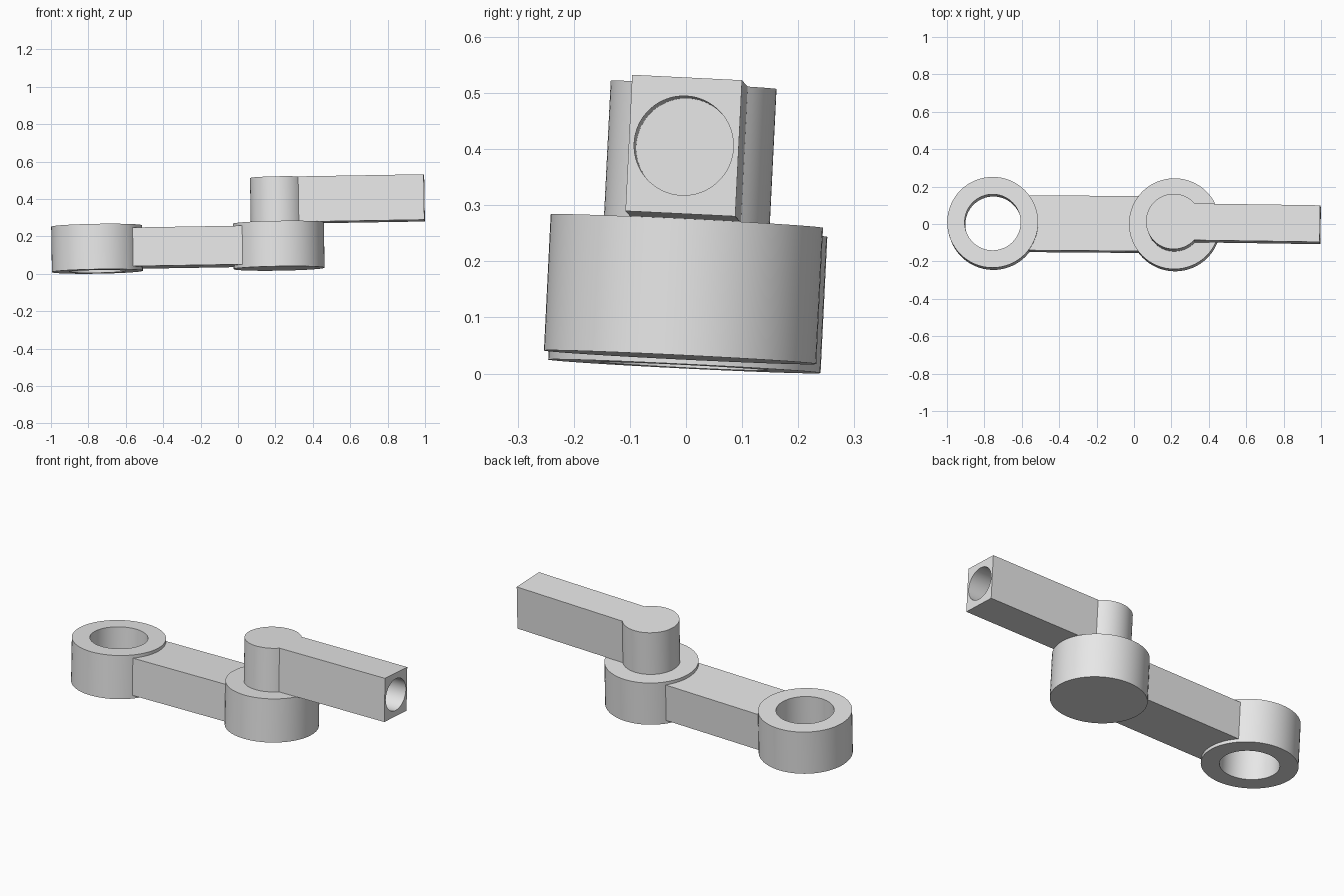
import bpy
import bmesh
from math import asin, cos, pi, radians, sin, sqrt
from mathutils import Matrix

if "Cube" in bpy.data.objects:
    bpy.data.objects.remove(bpy.data.objects["Cube"])

grey = bpy.data.materials.new("light_grey")
grey.use_nodes = True
grey.diffuse_color = (0.8, 0.8, 0.8, 1)
grey.node_tree.nodes["Principled BSDF"].inputs["Base Color"].default_value = (0.8, 0.8, 0.8, 1)

# Shared sizes; the local origin is the underside centre of the hub
THICK = 0.243
HUB_R, BORE_R, POST_R = 0.243, 0.15, 0.148
SPACING = 0.972
ARM_END, ARM_HALF = 0.782, 0.098
SOCKET_R, SOCKET_DEPTH = 0.0885, 0.25

# The whole linkage leans slightly
lean = (Matrix.Translation((0.22, -0.0105, 0.029))
        @ Matrix.Rotation(radians(-0.45), 4, 'Z')
        @ Matrix.Rotation(radians(-0.95), 4, 'Y')
        @ Matrix.Rotation(radians(-2.83), 4, 'X'))


def arc(radius, start=0.0, end=2 * pi, steps=64, cx=0.0):
    return [(cx + radius * cos(start + (end - start) * i / steps),
             radius * sin(start + (end - start) * i / steps)) for i in range(steps)]


def prism(name, outline, z0, z1, matrix=lean):
    """Extrude a flat outline from z0 up to z1."""
    bm = bmesh.new()
    base = bm.faces.new([bm.verts.new((x, y, z0)) for x, y in outline])
    top = bmesh.ops.extrude_face_region(bm, geom=[base])["geom"]
    bmesh.ops.translate(bm, vec=(0, 0, z1 - z0),
                        verts=[v for v in top if isinstance(v, bmesh.types.BMVert)])
    bmesh.ops.recalc_face_normals(bm, faces=bm.faces)
    mesh = bpy.data.meshes.new(name)
    bm.to_mesh(mesh)
    bm.free()
    mesh.materials.append(grey)
    obj = bpy.data.objects.new(name, mesh)
    bpy.context.collection.objects.link(obj)
    obj.matrix_world = matrix
    return obj


def activate(obj):
    bpy.ops.object.select_all(action='DESELECT')
    obj.select_set(True)
    bpy.context.view_layer.objects.active = obj


def drill(obj, cutter):
    """Cut a hole, then discard the cutter."""
    cutter.hide_render = True
    mod = obj.modifiers.new("hole", 'BOOLEAN')
    mod.operation, mod.solver, mod.object = 'DIFFERENCE', 'EXACT', cutter
    activate(obj)
    bpy.ops.object.modifier_apply(modifier=mod.name)
    bpy.data.objects.remove(cutter)


# Solid hub and open ring at the two ends of the link
hub = prism("hub", arc(HUB_R), 0, THICK)
ring = prism("ring", arc(HUB_R, cx=-SPACING), 0, THICK)
drill(ring, prism("bore_cutter", arc(BORE_R, cx=-SPACING), -0.1, THICK + 0.1))

# Link bar between the ring and the hub
x0, x1, half = -SPACING + 0.18, -0.18, 0.147
link = prism("link_bar", [(x0, -half), (x1, -half), (x1, half), (x0, half)],
             0.018, THICK - 0.018)

# Upper arm: round post flowing into a square bar
meet = asin(ARM_HALF / POST_R)
outline = arc(POST_R, meet, 2 * pi - meet, 56)
neck = sqrt(POST_R ** 2 - ARM_HALF ** 2)
outline += [(neck, -ARM_HALF), (ARM_END, -ARM_HALF), (ARM_END, ARM_HALF)]
swing = lean @ Matrix.Rotation(radians(-0.4), 4, 'Z')
arm = prism("upper_arm", outline, THICK, 2 * THICK, swing)

# Blind socket in the end of the arm
to_end = (swing @ Matrix.Translation((ARM_END, 0, 1.5 * THICK))
          @ Matrix.Rotation(pi / 2, 4, 'Y'))
drill(arm, prism("socket_cutter", arc(SOCKET_R), -SOCKET_DEPTH, 0.1, to_end))

for part in (hub, ring, link, arm):
    activate(part)
    bpy.ops.object.shade_smooth_by_angle(angle=radians(30))
